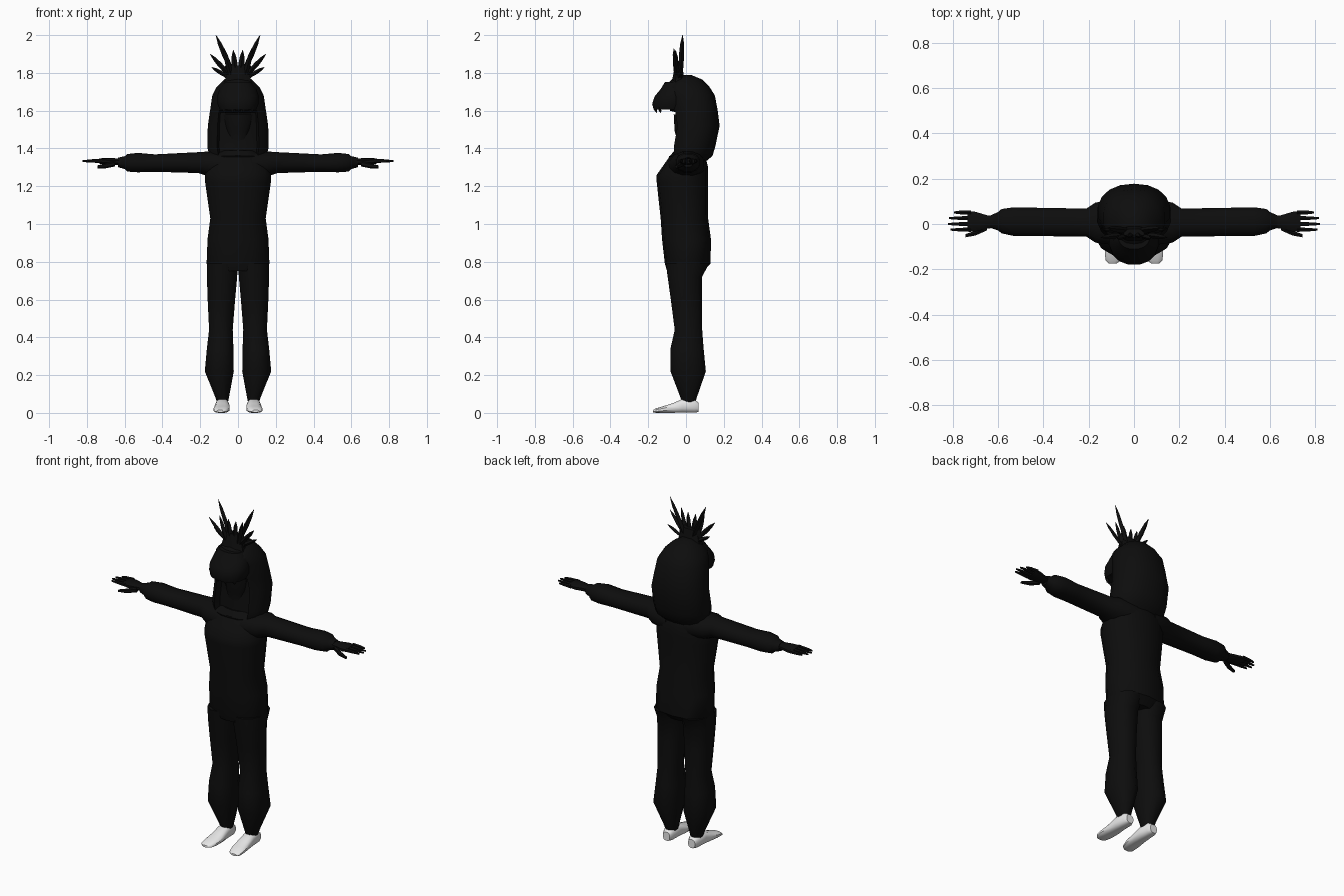
import bpy, bmesh, math
from mathutils import Vector


def material(name, value):
    m = bpy.data.materials.new(name)
    m.diffuse_color = (value, value, value, 1)
    return m


BLACK = material("black cloth", 0.004)
WHITE = material("white shoe", 0.8)


def finish(name, bm, mat, mirror=False, angle=40):
    bmesh.ops.recalc_face_normals(bm, faces=bm.faces[:])
    me = bpy.data.meshes.new(name)
    bm.to_mesh(me)
    bm.free()
    me.materials.append(mat)
    ob = bpy.data.objects.new(name, me)
    bpy.context.collection.objects.link(ob)
    bpy.ops.object.select_all(action='DESELECT')
    ob.select_set(True)
    bpy.context.view_layer.objects.active = ob
    bpy.ops.object.shade_smooth_by_angle(angle=math.radians(angle))
    if mirror:
        ob.modifiers.new("mirror", 'MIRROR')
    return ob


def loft(rings, axis='z', sides=14, power=0.9):
    """Each ring: position along axis, then low/high in the two other axes."""
    bm = bmesh.new()
    loops = []
    for t, a0, a1, b0, b1 in rings:
        loop = []
        for i in range(sides):
            w = 2 * math.pi * (i + 0.5) / sides
            c, s = math.cos(w), math.sin(w)
            a = (a0 + a1) / 2 + (a1 - a0) / 2 * math.copysign(abs(c) ** power, c)
            b = (b0 + b1) / 2 + (b1 - b0) / 2 * math.copysign(abs(s) ** power, s)
            co = {'z': (a, b, t), 'x': (t, a, b), 'y': (a, t, b)}[axis]
            loop.append(bm.verts.new(co))
        loops.append(loop)
    for p, q in zip(loops, loops[1:]):
        for i in range(sides):
            j = (i + 1) % sides
            bm.faces.new((p[i], p[j], q[j], q[i]))
    bm.faces.new(loops[0][::-1])
    bm.faces.new(loops[-1])
    return bm


def centred(rows):
    return [(z, -w, w, y0, y1) for z, w, y0, y1 in rows]


# Torso of the jumpsuit
finish("torso", loft(centred([
    (0.75, 0.15, -0.10, 0.09), (0.79, 0.17, -0.112, 0.13), (0.92, 0.165, -0.127, 0.132),
    (1.03, 0.15, -0.134, 0.117), (1.22, 0.178, -0.155, 0.117), (1.26, 0.18, -0.155, 0.117),
    (1.31, 0.17, -0.12, 0.115), (1.36, 0.14, -0.085, 0.10), (1.39, 0.09, -0.06, 0.07)])), BLACK)

# Baggy legs gathered at the ankle
finish("legs", loft([
    (0.055, 0.052, 0.112, -0.024, 0.052), (0.08, 0.047, 0.12, -0.03, 0.058),
    (0.22, 0.02, 0.178, -0.085, 0.108), (0.34, 0.022, 0.167, -0.085, 0.096),
    (0.44, 0.026, 0.155, -0.062, 0.088), (0.60, 0.013, 0.163, -0.083, 0.086),
    (0.72, 0.002, 0.167, -0.10, 0.088), (0.79, -0.002, 0.168, -0.11, 0.125)], sides=12),
    BLACK, mirror=True)

# Sleeves with a gathered cuff
finish("sleeves", loft([
    (0.06, -0.10, 0.11, 1.24, 1.38), (0.17, -0.085, 0.098, 1.255, 1.385),
    (0.21, -0.058, 0.07, 1.268, 1.382), (0.44, -0.055, 0.074, 1.275, 1.37),
    (0.53, -0.055, 0.076, 1.272, 1.378), (0.585, -0.043, 0.068, 1.276, 1.372),
    (0.60, -0.03, 0.055, 1.29, 1.36), (0.635, -0.018, 0.038, 1.30, 1.352)], 'x', 12),
    BLACK, mirror=True)

# Hands: palm, four fingers and a thumb
finish("palms", loft([
    (0.61, -0.017, 0.035, 1.31, 1.348), (0.65, -0.022, 0.04, 1.312, 1.348),
    (0.70, -0.035, 0.056, 1.312, 1.35), (0.735, -0.034, 0.058, 1.32, 1.347)], 'x', 10),
    BLACK, mirror=True)
for i, (y, end) in enumerate([(0.051, 0.795), (0.026, 0.818), (0.0, 0.823), (-0.025, 0.81)]):
    finish("finger_%d" % (i + 1), loft([
        (0.72, y - 0.011, y + 0.011, 1.322, 1.346), (0.77, y - 0.009, y + 0.009, 1.325, 1.343),
        (end, y - 0.005, y + 0.005, 1.328, 1.338)], 'x', 6), BLACK, mirror=True)
finish("thumbs", loft([
    (0.65, -0.03, -0.005, 1.305, 1.335), (0.70, -0.052, -0.028, 1.295, 1.322),
    (0.745, -0.06, -0.044, 1.295, 1.31)], 'x', 6), BLACK, mirror=True)

# Shoes, toes turned slightly outwards
finish("shoes", loft([
    (0.066, 0.06, 0.105, 0.004, 0.055), (0.045, 0.05, 0.115, 0.0, 0.072),
    (-0.02, 0.047, 0.12, 0.0, 0.074), (-0.07, 0.043, 0.125, 0.0, 0.052),
    (-0.12, 0.045, 0.13, 0.0, 0.036), (-0.16, 0.057, 0.127, 0.0, 0.024),
    (-0.174, 0.075, 0.112, 0.003, 0.015)], 'y', 12, 0.75), WHITE, mirror=True)

# Hood with a sunken face opening
hood = loft(centred([
    (1.31, 0.12, -0.075, 0.08), (1.36, 0.155, -0.09, 0.14), (1.41, 0.165, -0.09, 0.155),
    (1.52, 0.162, -0.072, 0.178), (1.60, 0.15, -0.085, 0.168), (1.68, 0.138, -0.10, 0.153),
    (1.725, 0.115, -0.115, 0.125), (1.765, 0.075, -0.075, 0.085), (1.79, 0.03, -0.035, 0.025)]),
    sides=18)
bmesh.ops.recalc_face_normals(hood, faces=hood.faces[:])
opening = [f for f in hood.faces if f.normal.y < -0.5 and abs(f.calc_center_median().x) < 0.12
           and 1.37 < f.calc_center_median().z < 1.63]
bmesh.ops.inset_region(hood, faces=opening, thickness=0.012, depth=0)
bmesh.ops.translate(hood, vec=(0, 0.04, 0), verts=list({v for f in opening for v in f.verts}))
finish("hood", hood, BLACK)

# Chin and neck inside the hood
finish("chin", loft(centred([
    (1.36, 0.06, -0.06, 0.04), (1.44, 0.05, -0.045, 0.04),
    (1.49, 0.06, -0.06, 0.04), (1.58, 0.08, -0.065, 0.04)]), sides=10), BLACK)

# Beak brim over the face, hollow underneath
finish("beak", loft(centred([
    (1.625, 0.085, -0.145, 0.0), (1.605, 0.098, -0.172, 0.0), (1.635, 0.11, -0.181, 0.03),
    (1.675, 0.112, -0.168, 0.03), (1.715, 0.10, -0.135, 0.03), (1.752, 0.07, -0.112, 0.0)]),
    sides=16), BLACK)


def spike(name, base, tip, width, depth, mirror=True):
    """Flat feather: narrow base, wide middle, pointed end."""
    base, tip = Vector(base), Vector(tip)
    along = (tip - base).normalized()
    side = along.cross(Vector((0, 1, 0))).normalized()
    bm = bmesh.new()
    loops = []
    for t, k in ((0, 0.8), (0.55, 1.0), (0.8, 0.75), (1, 0.08)):
        c = base.lerp(tip, t)
        offs = (side * width * k, Vector((0, depth * k, 0)),
                -side * width * k, Vector((0, -depth * k, 0)))
        loops.append([bm.verts.new(c + o) for o in offs])
    for p, q in zip(loops, loops[1:]):
        for i in range(4):
            j = (i + 1) % 4
            bm.faces.new((p[i], p[j], q[j], q[i]))
    bm.faces.new(loops[0][::-1])
    bm.faces.new(loops[-1])
    finish(name, bm, BLACK, mirror, 20)


# Lower crest pairs of points for the beak rim
for i, x in enumerate((0.025, 0.07)):
    y = -0.168 + i * 0.022
    spike("beak_tooth_%d" % (i + 1), (x, y, 1.63), (x, y + 0.012, 1.588), 0.014, 0.008)

# Feather crest
crest = [
    ((0.015, -0.03, 1.77), (0.117, -0.018, 2.0), 0.014, 0.014),
    ((0.03, -0.045, 1.77), (0.147, -0.06, 1.90), 0.013, 0.012),
    ((0.04, -0.035, 1.77), (0.14, -0.025, 1.83), 0.011, 0.010),
    ((0.03, -0.05, 1.76), (0.075, -0.064, 1.93), 0.014, 0.012),
    ((0.01, -0.045, 1.76), (0.025, -0.055, 1.92), 0.016, 0.012),
    ((0.05, -0.04, 1.74), (0.055, -0.04, 1.86), 0.018, 0.014),
]
for i, (b, t, w, d) in enumerate(crest):
    spike("crest_feather_%d" % (i + 1), b, t, w, d)
finish("crest_base", loft(centred([
    (1.74, 0.08, -0.08, 0.0), (1.79, 0.066, -0.07, -0.01), (1.84, 0.05, -0.058, -0.02)]),
    sides=8), BLACK)
